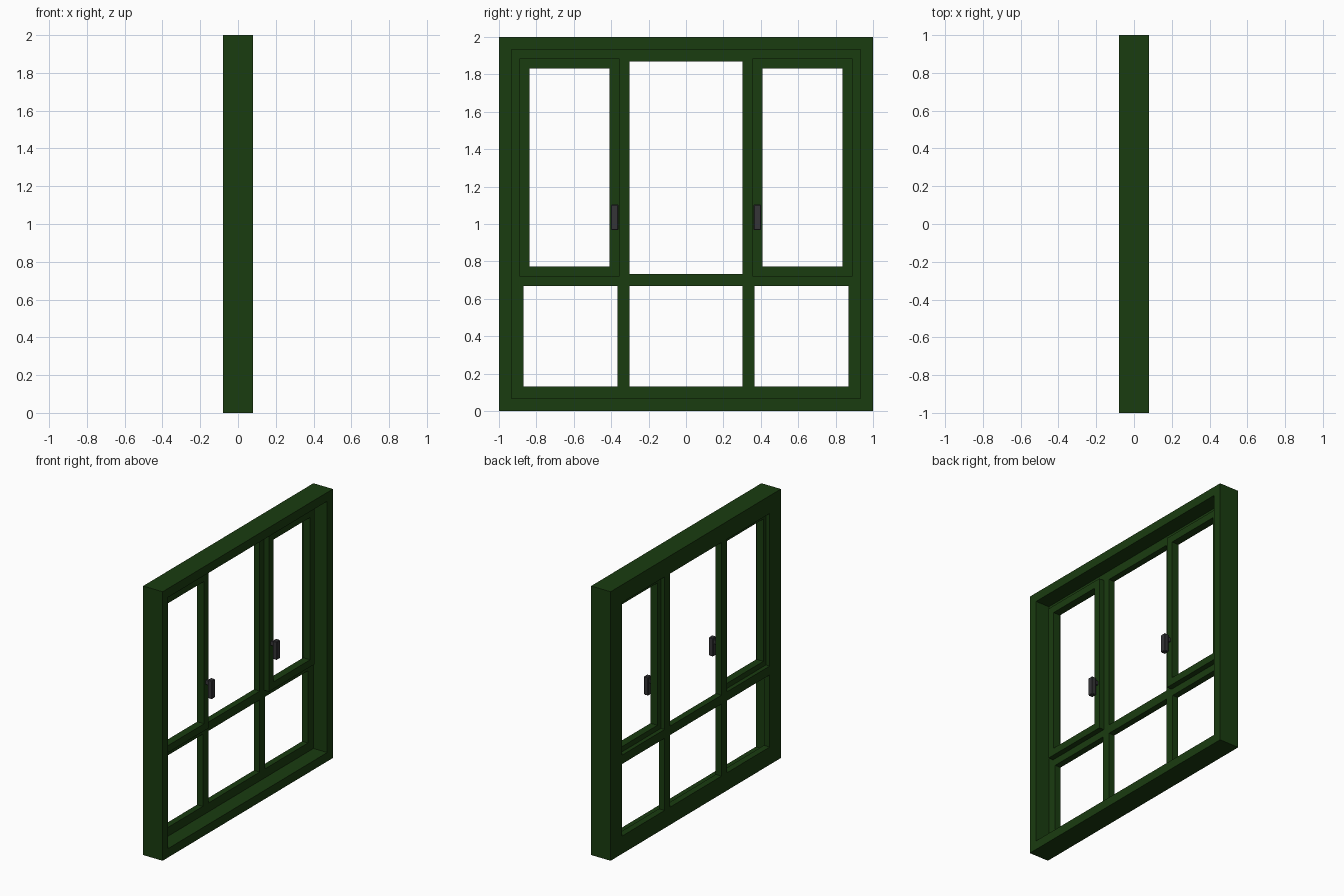
import bpy, bmesh

if "Cube" in bpy.data.objects:
    bpy.data.objects.remove(bpy.data.objects["Cube"])


def material(name, rgb):
    m = bpy.data.materials.new(name)
    m.diffuse_color = (*rgb, 1)
    m.use_nodes = True
    m.node_tree.nodes["Principled BSDF"].inputs["Base Color"].default_value = m.diffuse_color
    return m


GREEN = material("green_paint", (0.01, 0.045, 0.005))
DARK = material("dark_metal", (0.035, 0.035, 0.038))


def finish(name, bm, mat):
    bmesh.ops.recalc_face_normals(bm, faces=bm.faces)
    me = bpy.data.meshes.new(name)
    bm.to_mesh(me)
    bm.free()
    me.materials.append(mat)
    ob = bpy.data.objects.new(name, me)
    bpy.context.collection.objects.link(ob)
    return ob


def ring(name, y0, y1, z0, z1, profile):
    """Sweep an (inset, x) profile around a rectangle with mitred corners."""
    bm = bmesh.new()
    loops = []
    for cy, cz, sy, sz in ((y0, z0, 1, 1), (y1, z0, -1, 1), (y1, z1, -1, -1), (y0, z1, 1, -1)):
        loops.append([bm.verts.new((x, cy + sy * d, cz + sz * d)) for d, x in profile])
    n = len(profile)
    for i in range(4):
        a, b = loops[i], loops[(i + 1) % 4]
        for j in range(n):
            k = (j + 1) % n
            bm.faces.new((a[j], a[k], b[k], b[j]))
    return finish(name, bm, GREEN)


def box(name, x, y, z, mat, bevel=0):
    bm = bmesh.new()
    bmesh.ops.create_cube(bm, size=1)
    for v in bm.verts:
        v.co = [r[0] + (c + 0.5) * (r[1] - r[0]) for c, r in zip(v.co, (x, y, z))]
    if bevel:
        bmesh.ops.bevel(bm, geom=bm.edges[:], offset=bevel, segments=1, affect='EDGES')
    return finish(name, bm, mat)


BACK, STEP, SASH = -0.08, -0.033, 0.007

# outer frame with its recessed inner rebate
ring("window_frame", -1, 1, 0, 2,
     [(0, BACK), (0, 0.08), (0.066, 0.08), (0.066, STEP), (0.132, STEP), (0.132, BACK)])

# horizontal rail
box("cross_rail", (BACK, STEP), (-0.88, 0.88), (0.668, 0.734), GREEN)

for s, side in ((-1, "left"), (1, "right")):
    def span(a, b):
        return tuple(sorted((s * a, s * b)))
    # vertical mullion
    box(side + "_mullion", (BACK, STEP), span(0.302, 0.366), (0.12, 1.88), GREEN)
    # opening sash
    y0, y1 = span(0.355, 0.89)
    ring(side + "_sash", y0, y1, 0.72, 1.884,
         [(0, -0.05), (0, SASH), (0.053, SASH), (0.053, -0.05)])
    # handle: neck and grip
    box(side + "_handle_neck", (SASH - 0.005, 0.036), span(0.37, 0.392), (1.06, 1.09), DARK)
    box(side + "_handle_grip", (0.031, 0.066), span(0.361, 0.401), (0.967, 1.104), DARK, 0.004)
